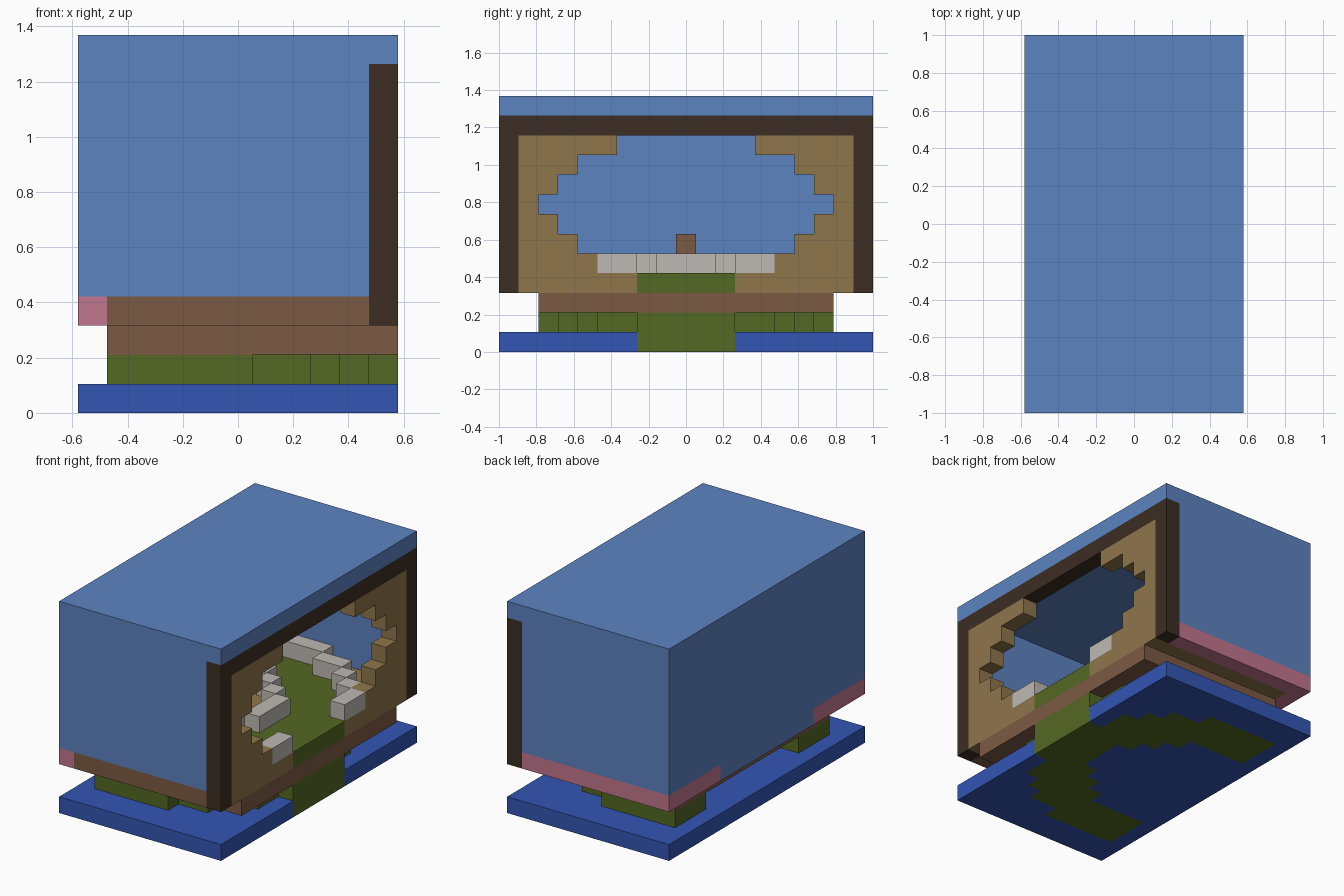
import bpy
import bmesh
from mathutils import Vector

if "Cube" in bpy.data.objects:
    bpy.data.objects.remove(bpy.data.objects["Cube"], do_unlink=True)

NX, NY, NZ = 11, 19, 13
UNIT = 2 / NY
cells = {}      # grid cell -> part name
parts = {}      # part name -> material


def material(name, *rgb):
    lin = [((c / 255 + 0.055) / 1.055) ** 2.4 for c in rgb] + [1]
    m = bpy.data.materials.new(name)
    m.use_nodes = True
    m.diffuse_color = lin
    m.node_tree.nodes["Principled BSDF"].inputs["Base Color"].default_value = lin
    return m


def fill(part, xs, ys, zs):
    """Fill a block of cells; every range is (first, end)."""
    for x in range(*xs):
        for y in range(*ys):
            for z in range(*zs):
                cells[x, y, z] = part


def clear(xs, ys, zs):
    for x in range(*xs):
        for y in range(*ys):
            for z in range(*zs):
                cells.pop((x, y, z), None)


sky = material("sky blue", 93, 131, 193)
water = material("water blue", 51, 86, 180)
dark = material("dark wood", 60, 45, 36)
tan = material("tan", 143, 118, 75)
brown = material("earth brown", 124, 90, 68)
green = material("grass green", 84, 104, 35)
stone = material("pale stone", 190, 186, 180)
pink = material("pink", 194, 118, 142)
parts = {"water_base": water, "path": green, "ground_slab": brown,
         "floor": tan, "floor_edge": brown, "pink_border": pink,
         "sky_shell": sky, "front_panel": tan, "frame": dark,
         "stone_edging": stone, "post": brown}

# Curved path: outer and inner reach of each row, mirrored about the middle
outer = {2: 6, 3: 8, 4: 9, 5: 10, 6: 10, 7: 11, 8: 11, 9: 11}
inner = {5: 5, 6: 6, 7: 7, 8: 8, 9: 8}


def path(z):
    for row, end in outer.items():
        for y in (row, NY - 1 - row):
            fill("path", (inner.get(row, 1), end), (y, y + 1), (z, z + 1))


# Base, path supports and ground slab
fill("water_base", (0, NX), (0, NY), (0, 1))
path(0)
path(1)
fill("ground_slab", (1, NX), (2, NY - 2), (2, 3))

# Floor with its borders
fill("floor", (1, NX), (1, NY - 1), (3, 4))
fill("floor_edge", (1, NX), (0, 1), (3, 4))
fill("pink_border", (0, NX), (NY - 1, NY), (3, 4))
fill("pink_border", (0, 1), (0, NY), (3, 4))
fill("sky_shell", (0, 1), (5, 14), (3, 4))
path(3)

# Hollow outer shell, open towards +x
fill("sky_shell", (0, NX), (0, NY), (4, NZ))
clear((1, NX), (1, NY - 1), (4, NZ - 1))

# Panel with stepped opening, inside a dark frame
fill("front_panel", (NX - 1, NX), (1, NY - 1), (4, NZ - 2))
for z, start in enumerate((5, 4, 3, 2, 3, 4, 6), 4):
    clear((NX - 1, NX), (start, NY - start), (z, z + 1))
for y in (0, NY - 1):
    fill("frame", (NX - 1, NX), (y, y + 1), (3, NZ - 1))
fill("frame", (NX - 1, NX), (0, NY), (NZ - 2, NZ - 1))

# Stone edging outside and inside the path
outside = {1: (1, 6), 2: (6, 8), 3: (8, 9), 4: (9, 10), 5: (10, 11), 6: (10, 11)}
inside = {5: (1, 5), 6: (5, 6), 7: (6, 7), 8: (7, 8), 9: (7, 8)}
for edging in (outside, inside):
    for row, xs in edging.items():
        for y in (row, NY - 1 - row):
            fill("stone_edging", xs, (y, y + 1), (4, 5))

# Small post in the middle
fill("post", (3, 4), (9, 10), (4, 6))

# Mesh the exposed cell faces of every part
origin = Vector((-NX / 2, -NY / 2, 0))
for part, mat in parts.items():
    bm = bmesh.new()
    for cell in [c for c, p in cells.items() if p == part]:
        centre = Vector(cell) + Vector((0.5, 0.5, 0.5)) + origin
        for axis in range(3):
            for sign in (-1, 1):
                n = Vector((0, 0, 0))
                n[axis] = sign
                beside = tuple(int(c + d) for c, d in zip(cell, n))
                if beside in cells:
                    continue
                u = Vector((0, 0, 0))
                u[(axis + 1) % 3] = 0.5
                v = n.cross(u)
                mid = centre + n * 0.5
                corners = (mid - u - v, mid + u - v, mid + u + v, mid - u + v)
                bm.faces.new([bm.verts.new(p * UNIT) for p in corners])
    bmesh.ops.remove_doubles(bm, verts=bm.verts, dist=0.001)
    mesh = bpy.data.meshes.new(part)
    bm.to_mesh(mesh)
    bm.free()
    mesh.materials.append(mat)
    bpy.context.scene.collection.objects.link(bpy.data.objects.new(part, mesh))
